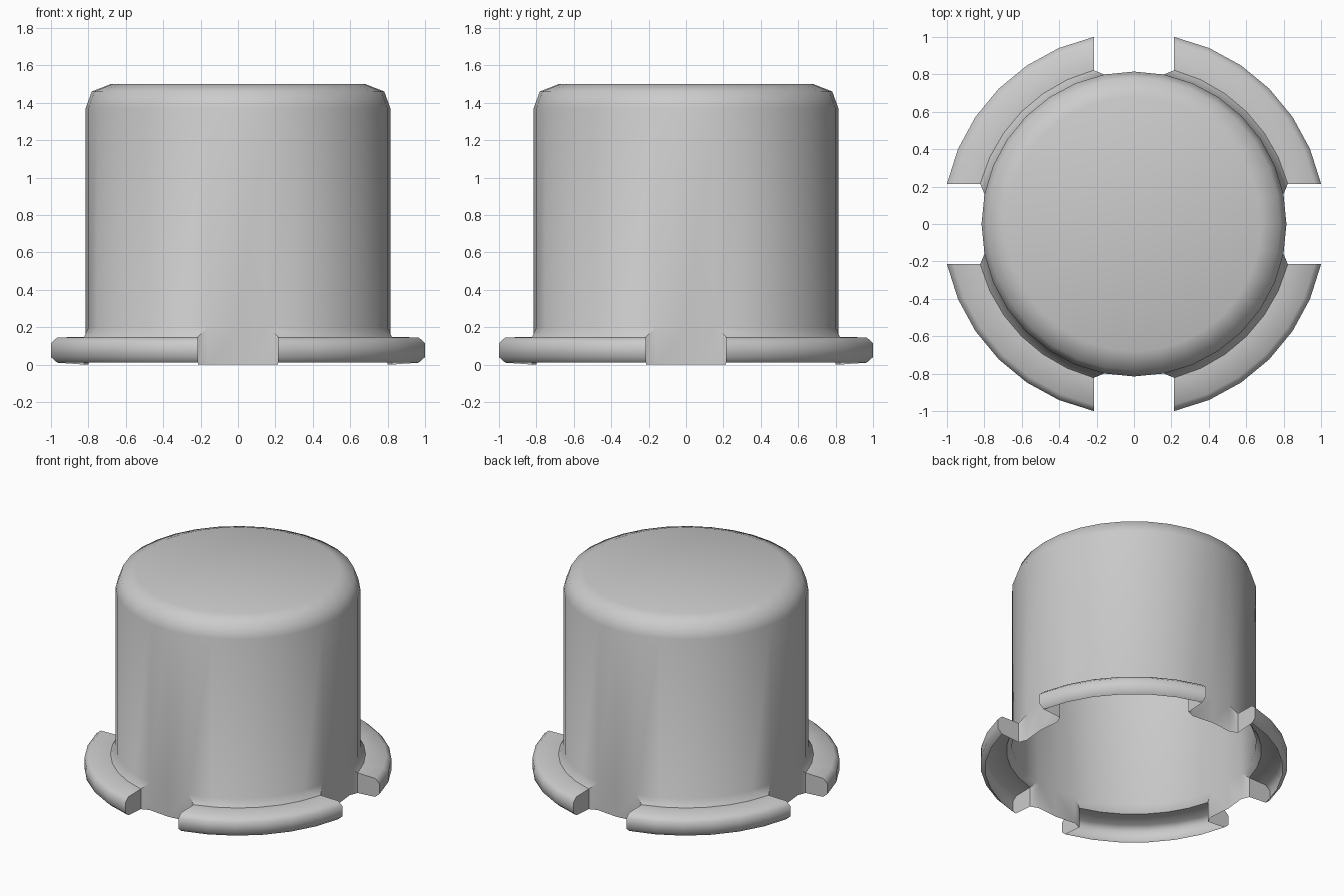
import bpy, bmesh
from math import sin, cos, asin, pi, radians

if "Cube" in bpy.data.objects:
    bpy.data.objects.remove(bpy.data.objects["Cube"])

SIDES = 32            # sides of the round body
R = 0.815             # body radius
GAP = 0.215           # half width of each notch in the flange
BODY = [(R, 0.2), (R, 1.37), (0.782, 1.46), (0.68, 1.5)]
FLANGE = [(0.85, 0.148), (0.99, 0.145), (1.023, 0.115), (1.023, 0.04), (0.99, 0.01)]

bm = bmesh.new()


def vert(r, a, z):
    return bm.verts.new((r * cos(a), r * sin(a), z))


# Thin-walled cup with a rounded closed top
rings = [[vert(r, 2 * pi * i / SIDES, z) for i in range(SIDES)] for r, z in BODY]
for lo, hi in zip(rings, rings[1:]):
    for i in range(SIDES):
        j = (i + 1) % SIDES
        bm.faces.new((lo[i], lo[j], hi[j], hi[i]))
bm.faces.new(rings[-1])

for q in range(4):
    base = q * SIDES // 4
    turn = q * pi / 2

    # Wall running down to the ground inside each notch
    idx = [(base + k) % SIDES for k in (-1, 0, 1)]
    top = [rings[0][i] for i in idx]
    foot = [vert(R, 2 * pi * i / SIDES, 0) for i in idx]
    for k in range(2):
        bm.faces.new((foot[k], foot[k + 1], top[k + 1], top[k]))

    # Hollow flange segment, ends cut parallel to the notch
    cols = []
    n = SIDES // 4 - 2
    for k in range(n + 1):
        col = [rings[0][(base + 1 + k) % SIDES]]
        for r, z in FLANGE:
            a0 = asin(GAP / r)
            col.append(vert(r, turn + a0 + (pi / 2 - 2 * a0) * k / n, z))
        cols.append(col)
    for a, b in zip(cols, cols[1:]):
        for k in range(len(FLANGE)):
            bm.faces.new((a[k], a[k + 1], b[k + 1], b[k]))

    # End caps and the small slanted returns to the notch wall
    a0 = asin(GAP / FLANGE[0][0])
    for col, ang, side in ((cols[0], turn + a0, turn + 2 * pi / SIDES),
                           (cols[-1], turn + pi / 2 - a0, turn + pi / 2 - 2 * pi / SIDES)):
        low = vert(FLANGE[0][0], ang, 0)
        bm.faces.new(col[1:] + [low])
        bm.faces.new((col[0], col[1], low, vert(R, side, 0)))

bmesh.ops.remove_doubles(bm, verts=bm.verts[:], dist=1e-4)
bmesh.ops.recalc_face_normals(bm, faces=bm.faces[:])
# Make sure the top faces outward
bm.faces.ensure_lookup_table()
lid = max(bm.faces, key=lambda f: f.calc_center_median().z)
if lid.normal.z < 0:
    bmesh.ops.reverse_faces(bm, faces=bm.faces[:])

mesh = bpy.data.meshes.new("flanged_cap")
bm.to_mesh(mesh)
bm.free()
cap = bpy.data.objects.new("flanged_cap", mesh)
bpy.context.collection.objects.link(cap)
bpy.context.view_layer.objects.active = cap
cap.select_set(True)
bpy.ops.object.shade_smooth_by_angle(angle=radians(50))
